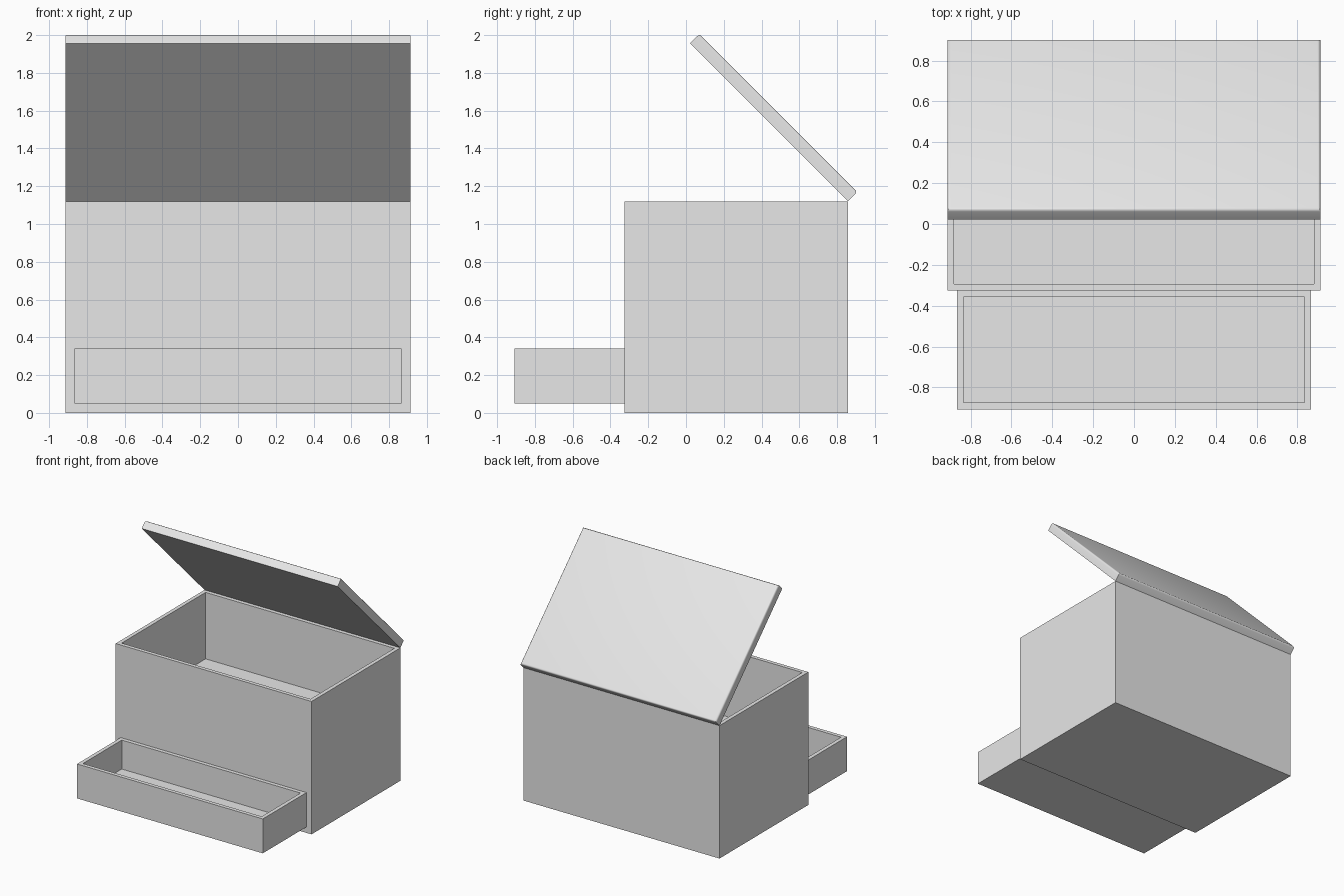
import bpy
import bmesh
import math
from mathutils import Matrix, Vector

if "Cube" in bpy.data.objects:
    bpy.data.objects.remove(bpy.data.objects["Cube"])

HALF_WIDTH = 0.913
FRONT, BACK = -0.325, 0.858
BODY_TOP = 1.12
WALL = 0.046

grey = bpy.data.materials.new("light_grey")
grey.use_nodes = True
grey.diffuse_color = (0.8, 0.8, 0.8, 1)
grey.node_tree.nodes["Principled BSDF"].inputs["Base Color"].default_value = grey.diffuse_color


def block_mesh(low, high):
    """Box between two opposite corners."""
    low, high = Vector(low), Vector(high)
    bm = bmesh.new()
    place = Matrix.Translation((low + high) / 2) @ Matrix.Diagonal((*(high - low), 1))
    bmesh.ops.create_cube(bm, size=1, matrix=place)
    return bm


def make_object(name, bm):
    bmesh.ops.recalc_face_normals(bm, faces=bm.faces)
    mesh = bpy.data.meshes.new(name)
    bm.to_mesh(mesh)
    bm.free()
    mesh.materials.append(grey)
    obj = bpy.data.objects.new(name, mesh)
    bpy.context.collection.objects.link(obj)
    return obj


def open_box(name, low, high, floor_z):
    """Box with an inset rim and a hollow sunk down to floor_z."""
    bm = block_mesh(low, high)
    top = max(bm.faces, key=lambda f: f.calc_center_median().z)
    bmesh.ops.inset_region(bm, faces=[top], thickness=WALL)
    floor = bmesh.ops.extrude_discrete_faces(bm, faces=[top])["faces"][0]
    for v in floor.verts:
        v.co.z = floor_z
    return make_object(name, bm)


# Main body with its upper compartment
open_box("chest_body", (-HALF_WIDTH, FRONT, 0), (HALF_WIDTH, BACK, BODY_TOP), 0.56)

# Drawer, pulled fully out of the front
open_box("drawer", (-0.866, -0.907, 0.05), (0.866, FRONT, 0.34), 0.05 + WALL)

# Lid, modelled closed around its hinge line, upper edges rounded
lid_bm = block_mesh((-HALF_WIDTH, FRONT - BACK, 0), (HALF_WIDTH, 0, 0.07))
upper_edges = [e for e in lid_bm.edges if all(v.co.z > 0.01 for v in e.verts)]
bmesh.ops.bevel(lid_bm, geom=upper_edges, offset=0.015, segments=4,
                profile=0.5, affect='EDGES')
lid = make_object("lid", lid_bm)

# Swing the lid open about the hinge
lid.location = (0, BACK, BODY_TOP)
lid.rotation_euler.x = -math.radians(45)

bpy.ops.object.select_all(action='DESELECT')
lid.select_set(True)
bpy.context.view_layer.objects.active = lid
bpy.ops.object.shade_smooth_by_angle(angle=math.radians(35))
